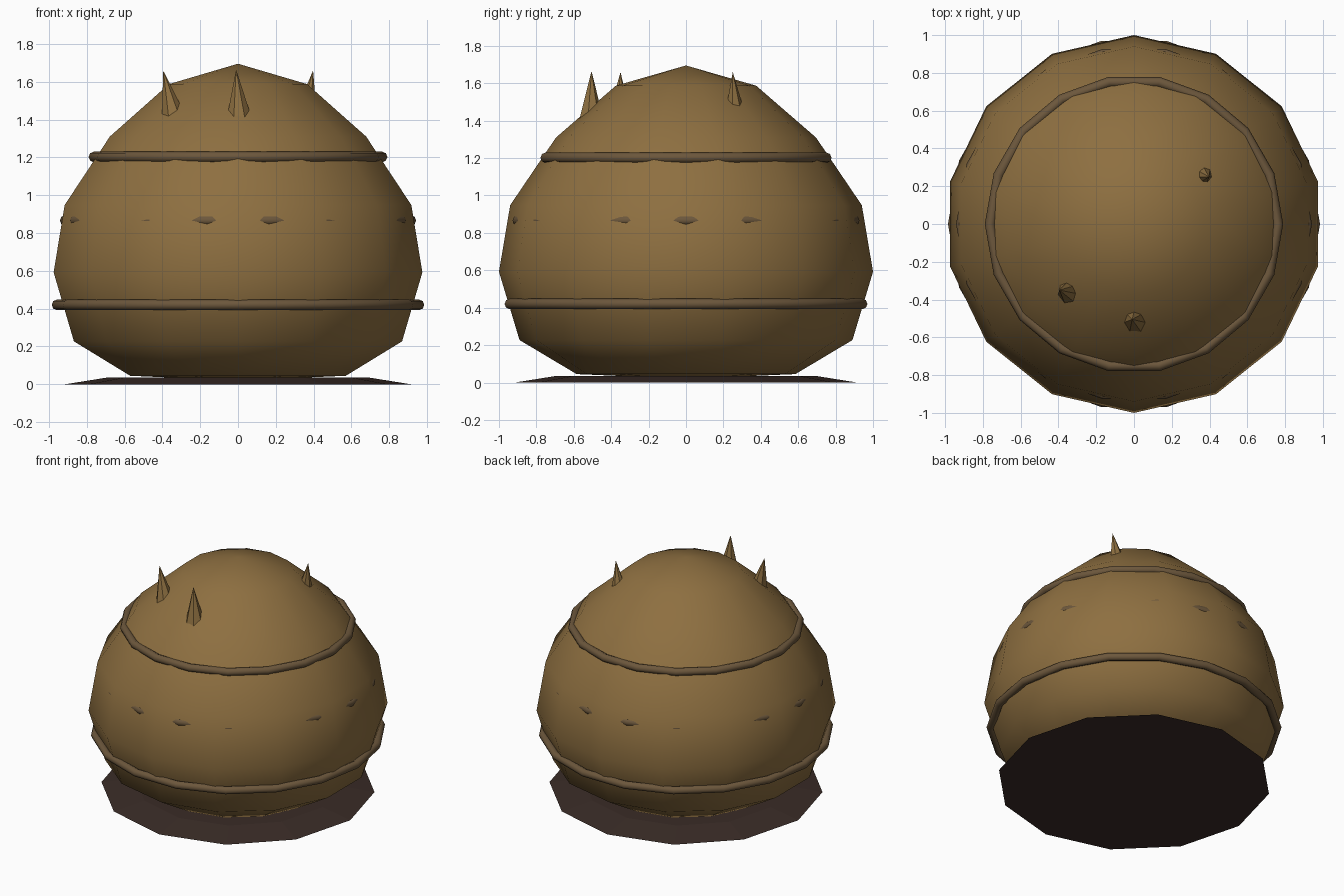
import bpy, bmesh, math
from mathutils import Vector

if "Cube" in bpy.data.objects:
    bpy.data.objects.remove(bpy.data.objects["Cube"])


def material(name, rgb):
    m = bpy.data.materials.new(name)
    m.diffuse_color = (*rgb, 1)
    m.use_nodes = True
    m.node_tree.nodes["Principled BSDF"].inputs["Base Color"].default_value = m.diffuse_color
    return m


skin = material("ochre", (0.27, 0.16, 0.052))
band = material("dull_brown", (0.15, 0.095, 0.045))
dark = material("dark_earth", (0.042, 0.025, 0.02))


def make(name, bm, mat, smooth):
    bmesh.ops.recalc_face_normals(bm, faces=bm.faces)
    for f in bm.faces:
        f.smooth = smooth
    me = bpy.data.meshes.new(name)
    bm.to_mesh(me)
    bm.free()
    me.materials.append(mat)
    ob = bpy.data.objects.new(name, me)
    bpy.context.collection.objects.link(ob)
    return ob


def ring(bm, n, r, c, start=math.pi / 2):
    return [bm.verts.new((c[0] + r * math.cos(start + 2 * math.pi * i / n),
                          c[1] + r * math.sin(start + 2 * math.pi * i / n), c[2]))
            for i in range(n)]


def bridge(bm, a, b):
    n = len(a)
    for i in range(n):
        j = (i + 1) % n
        bm.faces.new((a[i], a[j], b[j], b[i]))


def fan(bm, a, tip):
    v = bm.verts.new(tip)
    for i in range(len(a)):
        bm.faces.new((a[i], a[(i + 1) % len(a)], v))


# squashed dome body, 14 sides
bm = bmesh.new()
profile = [(0.585, 0.045), (0.89, 0.227), (1.0, 0.592), (0.94, 0.948),
           (0.695, 1.31), (0.375, 1.587)]
rings = [ring(bm, 14, r, (0, 0, z)) for r, z in profile]
for a, b in zip(rings, rings[1:]):
    bridge(bm, a, b)
fan(bm, rings[0], (0, 0, 0.02))
fan(bm, rings[-1], (0, 0, 1.695))
make("body", bm, skin, True)

# raised bands; the middle one barely breaks the surface
for name, z, major in (("lower_band", 0.42, 0.957), ("middle_band", 0.866, 0.914),
                       ("upper_band", 1.202, 0.762)):
    bpy.ops.mesh.primitive_torus_add(major_segments=18, minor_segments=8,
                                     major_radius=major, minor_radius=0.028,
                                     location=(0, 0, z))
    ob = bpy.context.object
    ob.name = name
    ob.data.materials.append(band)
    bpy.ops.object.shade_smooth()

# thorns near the top
thorns = [((-0.335, -0.36, 1.40), 0.07, (-0.395, -0.35, 1.66)),
          ((0.01, -0.51, 1.36), 0.08, (-0.01, -0.505, 1.665)),
          ((0.36, 0.26, 1.44), 0.056, (0.397, 0.25, 1.66))]
for k, (base, r, tip) in enumerate(thorns):
    bm = bmesh.new()
    a = ring(bm, 7, r, base)
    bm.faces.new(a)
    fan(bm, a, tip)
    make(f"thorn_{k + 1}", bm, skin, False)

# flat dark ground disc, 12 sides
bm = bmesh.new()
low, top = ring(bm, 12, 0.915, (0, 0, 0)), ring(bm, 12, 0.69, (0, 0, 0.036))
bridge(bm, low, top)
bm.faces.new(low)
bm.faces.new(top)
make("base_disc", bm, dark, False)
